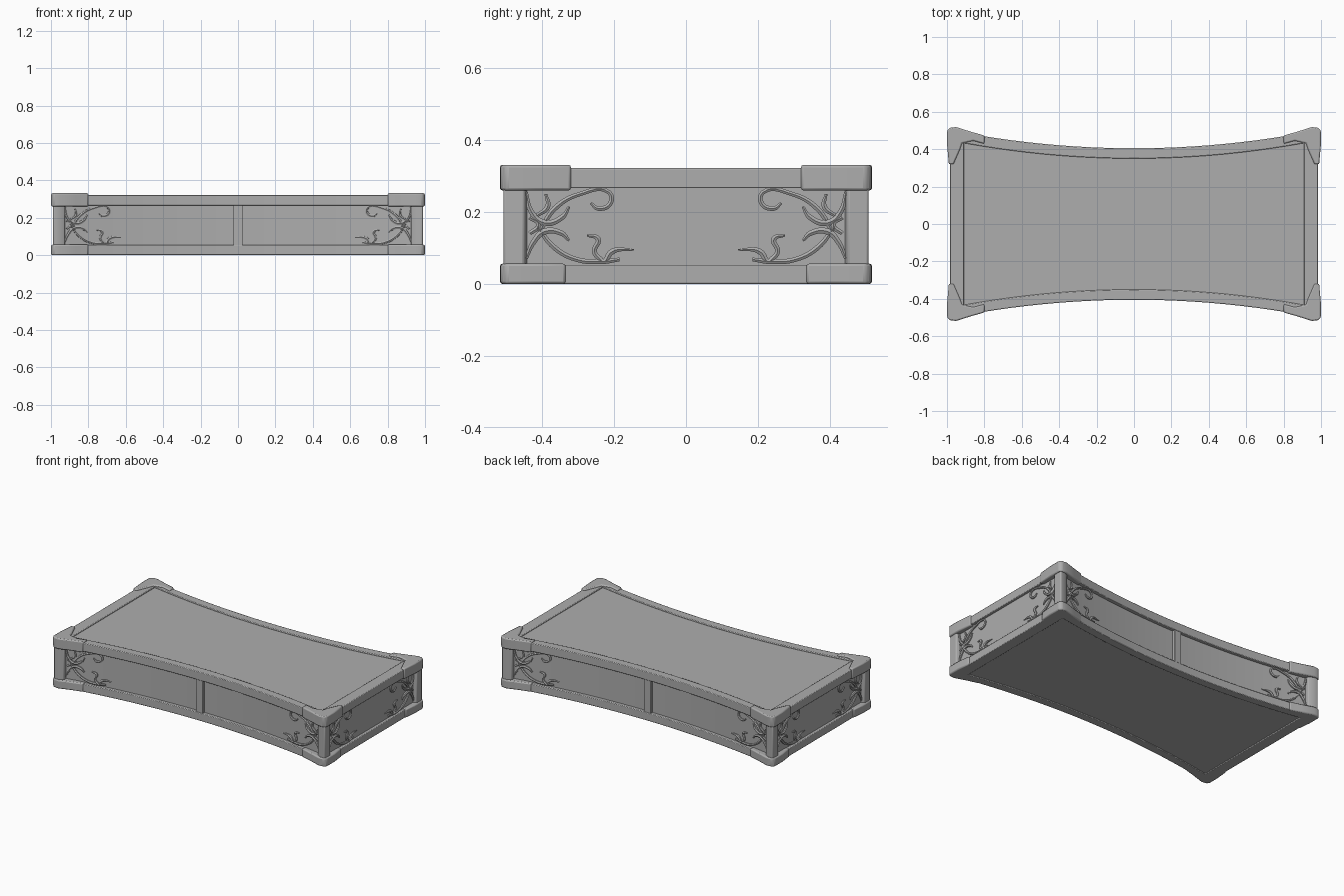
import bpy, bmesh

cube = bpy.data.objects.get("Cube")
if cube:
    bpy.data.objects.remove(cube, do_unlink=True)

stone = bpy.data.materials.new("grey_stone")
stone.use_nodes = True
GREY = (0.42, 0.42, 0.42, 1)
stone.diffuse_color = GREY
stone.node_tree.nodes["Principled BSDF"].inputs["Base Color"].default_value = GREY


def edge(x, inset=0.0):
    """Concave long side of the slab: half depth at x."""
    return 0.405 + 0.1 * x * x - inset


def spread(a, b, n=24):
    return [a + (b - a) * i / n for i in range(n + 1)]


def finish(obj, mirror, bevel=0.0):
    obj.data.materials.append(stone)
    if bevel:
        mod = obj.modifiers.new("soft_edges", "BEVEL")
        mod.width, mod.segments = bevel, 2
        mod.limit_method, mod.angle_limit = "ANGLE", 0.7
    if any(mirror):
        mod = obj.modifiers.new("mirror", "MIRROR")
        mod.use_axis = (mirror[0], mirror[1], False)
        mod.use_mirror_merge = False
    bpy.ops.object.select_all(action="DESELECT")
    obj.select_set(True)
    bpy.context.view_layer.objects.active = obj
    bpy.ops.object.shade_smooth_by_angle(angle=0.6)


def prism(name, outline, z0, z1, mirror=(False, False), bevel=0.004):
    """Extrude a plan outline from z0 to z1."""
    bm = bmesh.new()
    face = bm.faces.new([bm.verts.new((x, y, z0)) for x, y in outline])
    out = bmesh.ops.extrude_face_region(bm, geom=[face])
    tops = [v for v in out["geom"] if isinstance(v, bmesh.types.BMVert)]
    bmesh.ops.translate(bm, verts=tops, vec=(0, 0, z1 - z0))
    bmesh.ops.recalc_face_normals(bm, faces=bm.faces)
    mesh = bpy.data.meshes.new(name)
    bm.to_mesh(mesh)
    bm.free()
    obj = bpy.data.objects.new(name, mesh)
    bpy.context.collection.objects.link(obj)
    finish(obj, mirror, bevel)


def band(x0, x1, outer, inner):
    """Plan strip that follows the concave side."""
    xs = spread(x0, x1)
    return [(x, edge(x, outer)) for x in xs] + [(x, edge(x, inner)) for x in reversed(xs)]


# Core: recessed top, bottom and side panels
xs = spread(-0.966, 0.966, 40)
core = [(x, edge(x, 0.022)) for x in xs] + [(x, -edge(x, 0.022)) for x in reversed(xs)]
prism("core_panels", core, 0.006, 0.314, bevel=0)

# Frame rails along the long and short sides
for label, z0, z1 in (("bottom", 0, 0.053), ("top", 0.266, 0.322)):
    prism(label + "_long_rail", band(-0.98, 0.98, 0, 0.055), z0, z1, (False, True))
    side = [(0.91, -0.49), (0.984, -0.49), (0.984, 0.49), (0.91, 0.49)]
    prism(label + "_short_rail", side, z0, z1, (True, False))

# Central dividers on the long sides
prism("centre_divider", band(-0.025, 0.025, 0.003, 0.04), 0.04, 0.28, (False, True))

# Corner posts and L-shaped corner brackets
post = [(0.925, 0.43), (0.925, edge(0.925)), (0.955, 0.507), (0.988, 0.508),
        (0.99, 0.45), (0.975, 0.445)]
prism("corner_post", post, 0.01, 0.32, (True, True), 0.006)
for label, z0, z1, reach in (("bottom", 0, 0.056, 0.335), ("top", 0.26, 0.331, 0.32)):
    bracket = [(0.8, edge(0.8, -0.004)), (0.87, edge(0.87, -0.012)), (0.95, 0.518),
               (0.985, 0.515), (0.999, 0.5), (0.999, 0.42), (0.99, reach),
               (0.965, reach), (0.93, 0.4), (0.92, 0.432), (0.86, 0.445),
               (0.8, edge(0.8, 0.04))]
    prism(label + "_corner_bracket", bracket, z0, z1, (True, True), 0.007)

# Scrollwork strokes: (distance from post, height, thickness)
STROKES = [
    # upper curl
    [(.04, .15, .8), (.08, .21, 1), (.15, .25, .8), (.23, .255, .8), (.235, .225, .9),
     (.20, .21, .9), (.18, .225, .5)],
    # lower curl
    [(.03, .16, .8), (.08, .10, 1), (.14, .068, .9), (.21, .062, 1), (.26, .068, .7)],
    # lower leaf tips
    [(.22, .062, 1), (.24, .09, 1.1), (.30, .095, .3)],
    [(.21, .064, 1), (.19, .09, .9), (.20, .125, 1), (.17, .135, .5)],
    # crossing ribbons near the post
    [(.0, .255, .6), (.015, .20, 1), (.05, .17, 1.2), (.10, .185, 1), (.12, .215, .5)],
    [(.0, .07, .6), (.02, .115, 1), (.05, .145, 1.2), (.10, .14, 1), (.12, .12, .5)],
    [(.03, .19, .7), (.06, .215, 1), (.055, .25, .5)],
    [(.01, .14, .8), (.035, .165, 1), (.01, .185, .8)],
]


def scrollwork(name, place):
    curve = bpy.data.curves.new(name, "CURVE")
    curve.dimensions = "3D"
    curve.bevel_depth, curve.bevel_resolution = 0.0085, 1
    curve.resolution_u, curve.use_fill_caps = 6, True
    for stroke in STROKES:
        spline = curve.splines.new("BEZIER")
        spline.bezier_points.add(len(stroke) - 1)
        for point, (u, z, r) in zip(spline.bezier_points, stroke):
            point.co = place(u, z)
            point.radius = r
            point.handle_left_type = point.handle_right_type = "AUTO"
    temp = bpy.data.objects.new(name + "_path", curve)
    bpy.context.collection.objects.link(temp)
    bpy.context.view_layer.update()
    graph = bpy.context.evaluated_depsgraph_get()
    mesh = bpy.data.meshes.new_from_object(temp.evaluated_get(graph))
    bpy.data.objects.remove(temp, do_unlink=True)
    obj = bpy.data.objects.new(name, mesh)
    bpy.context.collection.objects.link(obj)
    obj.data.materials.clear()
    finish(obj, (True, True))


scrollwork("long_side_scrollwork", lambda u, z: (0.925 - u, edge(0.925 - u, 0.019), z))
scrollwork("short_side_scrollwork", lambda u, z: (0.969, 0.445 - u, z))
